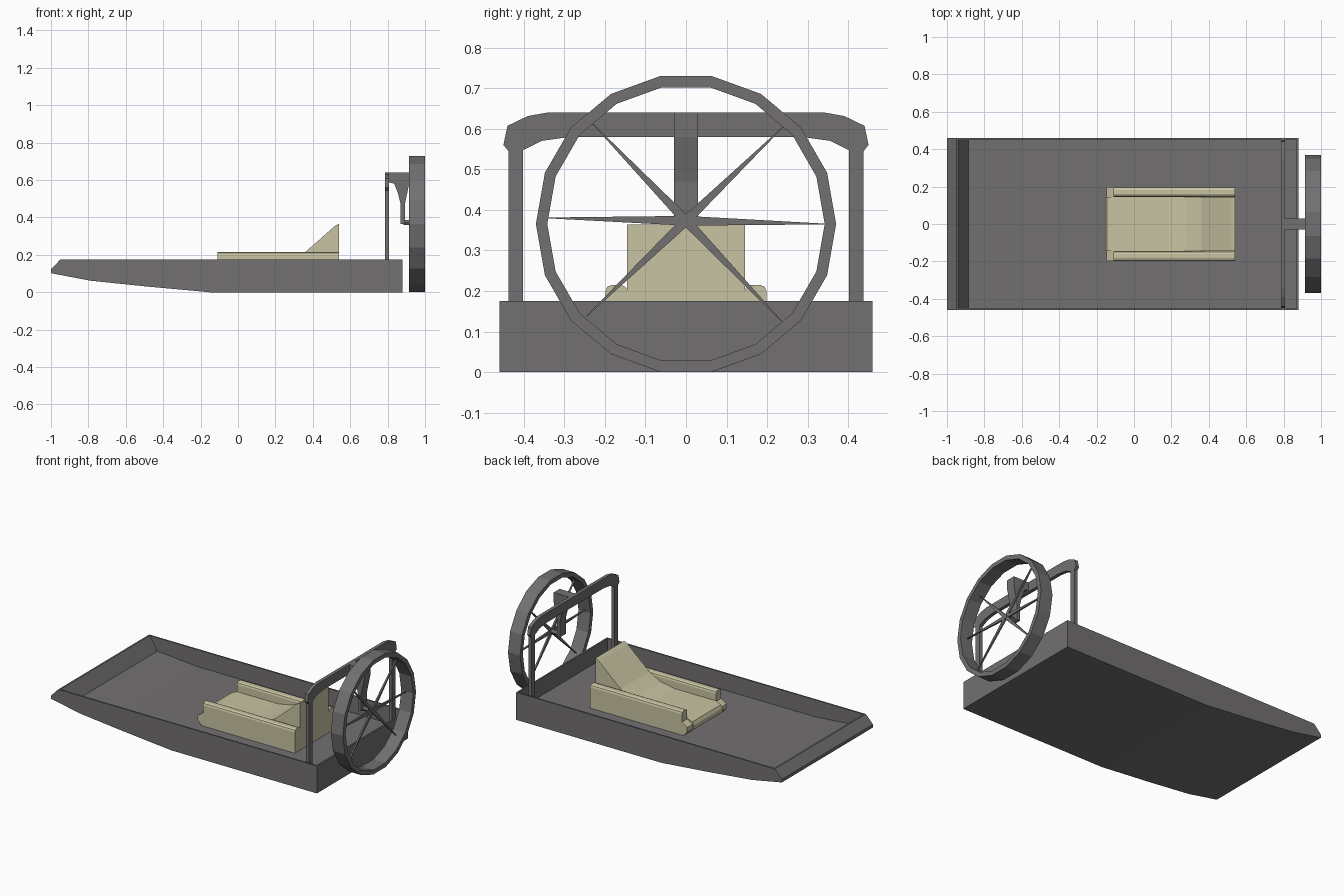
import bpy, bmesh, math
from mathutils import Vector

if "Cube" in bpy.data.objects:
    bpy.data.objects.remove(bpy.data.objects["Cube"])


def material(name, rgb):
    m = bpy.data.materials.new(name)
    m.diffuse_color = (*rgb, 1)
    m.use_nodes = True
    m.node_tree.nodes["Principled BSDF"].inputs["Base Color"].default_value = m.diffuse_color
    return m


GREY = material("dark grey", (0.17, 0.162, 0.165))
TAN = material("pale tan", (0.58, 0.55, 0.36))


def add_prism(bm, pts, lo, hi, axis):
    """Extrude a 2D outline: axis 'y' takes (x, z) points, axis 'x' takes (y, z)."""
    def place(p, d):
        return (p[0], d, p[1]) if axis == 'y' else (d, p[0], p[1])
    a = [bm.verts.new(place(p, lo)) for p in pts]
    b = [bm.verts.new(place(p, hi)) for p in pts]
    bm.faces.new(a)
    bm.faces.new(b[::-1])
    for i in range(len(pts)):
        j = (i + 1) % len(pts)
        bm.faces.new((a[i], b[i], b[j], a[j]))


def finish(name, bm, mat):
    bmesh.ops.recalc_face_normals(bm, faces=bm.faces[:])
    me = bpy.data.meshes.new(name)
    bm.to_mesh(me)
    bm.free()
    me.materials.append(mat)
    ob = bpy.data.objects.new(name, me)
    bpy.context.collection.objects.link(ob)
    return ob


def part(name, mat, *prisms):
    bm = bmesh.new()
    for p in prisms:
        add_prism(bm, *p)
    return finish(name, bm, mat)


# Hull: open tray with thin sides, raked bow and an inner floor
bottom = [(0.88, 0.175), (0.88, 0), (-0.15, 0), (-0.5, 0.032), (-0.79, 0.062),
          (-1, 0.102), (-1, 0.122), (-0.95, 0.175)]
floor = [(-0.94, 0.175), (-0.885, 0.09), (-0.6, 0.067), (0.87, 0.065), (0.87, 0.175)]
part("hull", GREY, (bottom + floor, -0.45, 0.45, 'y'))
for name, s in (("hull_side_left", 1), ("hull_side_right", -1)):
    part(name, GREY, (bottom, s * 0.45, s * 0.46, 'y'))

# Seat: cushion running up into a wedge backrest
cushion = [(-0.12, 0.066), (-0.155, 0.095), (-0.155, 0.12), (-0.145, 0.14),
           (-0.11, 0.155), (0.18, 0.155), (0.28, 0.172), (0.36, 0.215),
           (0.515, 0.352), (0.53, 0.362), (0.54, 0.364), (0.54, 0.066)]
part("seat", TAN, (cushion, -0.145, 0.145, 'y'))

# Rounded rails on both sides of the seat, with a low nose in front
for name, s in (("seat_rail_left", 1), ("seat_rail_right", -1)):
    section = [(0.145, 0.066), (0.198, 0.066), (0.198, 0.2), (0.194, 0.21),
               (0.183, 0.215), (0.16, 0.215), (0.149, 0.21), (0.145, 0.2)]
    nose = [(-0.11, 0.066), (-0.12, 0.066), (-0.147, 0.095), (-0.147, 0.125),
            (-0.11, 0.15)]
    part(name, TAN, ([(s * y, z) for y, z in section], -0.11, 0.54, 'x'),
         (nose, s * 0.145, s * 0.198, 'y'))

# Arch over the stern: half outline mirrored
outer = [(0.438, 0.06), (0.438, 0.545), (0.45, 0.56), (0.44, 0.607),
         (0.39, 0.631), (0.34, 0.64)]
inner = [(0.29, 0.579), (0.355, 0.57), (0.402, 0.547), (0.402, 0.06)]
mirror = lambda pts: [(-y, z) for y, z in reversed(pts)]
part("stern_arch", GREY, (outer + mirror(outer) + mirror(inner) + inner, 0.786, 0.808, 'x'))

# Bracket that hangs the propeller from the arch
bracket = [(0.80, 0.64), (0.915, 0.64), (0.915, 0.58), (0.892, 0.47), (0.892, 0.39),
           (0.95, 0.39), (0.95, 0.365), (0.87, 0.365), (0.87, 0.47), (0.855, 0.53),
           (0.835, 0.58), (0.80, 0.59)]
upper = bracket[:4] + [(0.892, 0.365)] + bracket[7:]
part("propeller_bracket", GREY, (upper, -0.03, 0.03, 'y'))

# Propeller shroud: 18-sided ring
CZ, SIDES = 0.365, 18
bm = bmesh.new()
rings = []
for r, x in ((0.37, 0.915), (0.37, 1.0), (0.342, 1.0), (0.342, 0.915)):
    rings.append([bm.verts.new((x, r * math.cos(math.tau * i / SIDES),
                                CZ + r * math.sin(math.tau * i / SIDES)))
                  for i in range(SIDES)])
for k in range(4):
    a, b = rings[k], rings[(k + 1) % 4]
    for i in range(SIDES):
        j = (i + 1) % SIDES
        bm.faces.new((a[i], a[j], b[j], b[i]))
finish("propeller_shroud", bm, GREY)

# Six thin tapered blades around a small hub
hub = Vector((0, 0.373))
tips = [(0.34, 0.365), (-0.34, 0.38), (0.24, 0.605), (-0.23, 0.612),
        (0.235, 0.126), (-0.245, 0.138)]
blades = []
for t in tips:
    d = (Vector(t) - hub).normalized()
    n = Vector((-d.y, d.x))
    tip = Vector(t)
    blades.append(([hub + n * 0.012, hub - n * 0.012, tip - n * 0.001, tip + n * 0.001],
                   0.945, 0.955, 'x'))
part("propeller_blades", GREY, *blades)
hexagon = [(0.016 * math.cos(math.tau * i / 6), hub.y + 0.016 * math.sin(math.tau * i / 6))
           for i in range(6)]
part("propeller_hub", GREY, (hexagon, 0.885, 0.958, 'x'))
